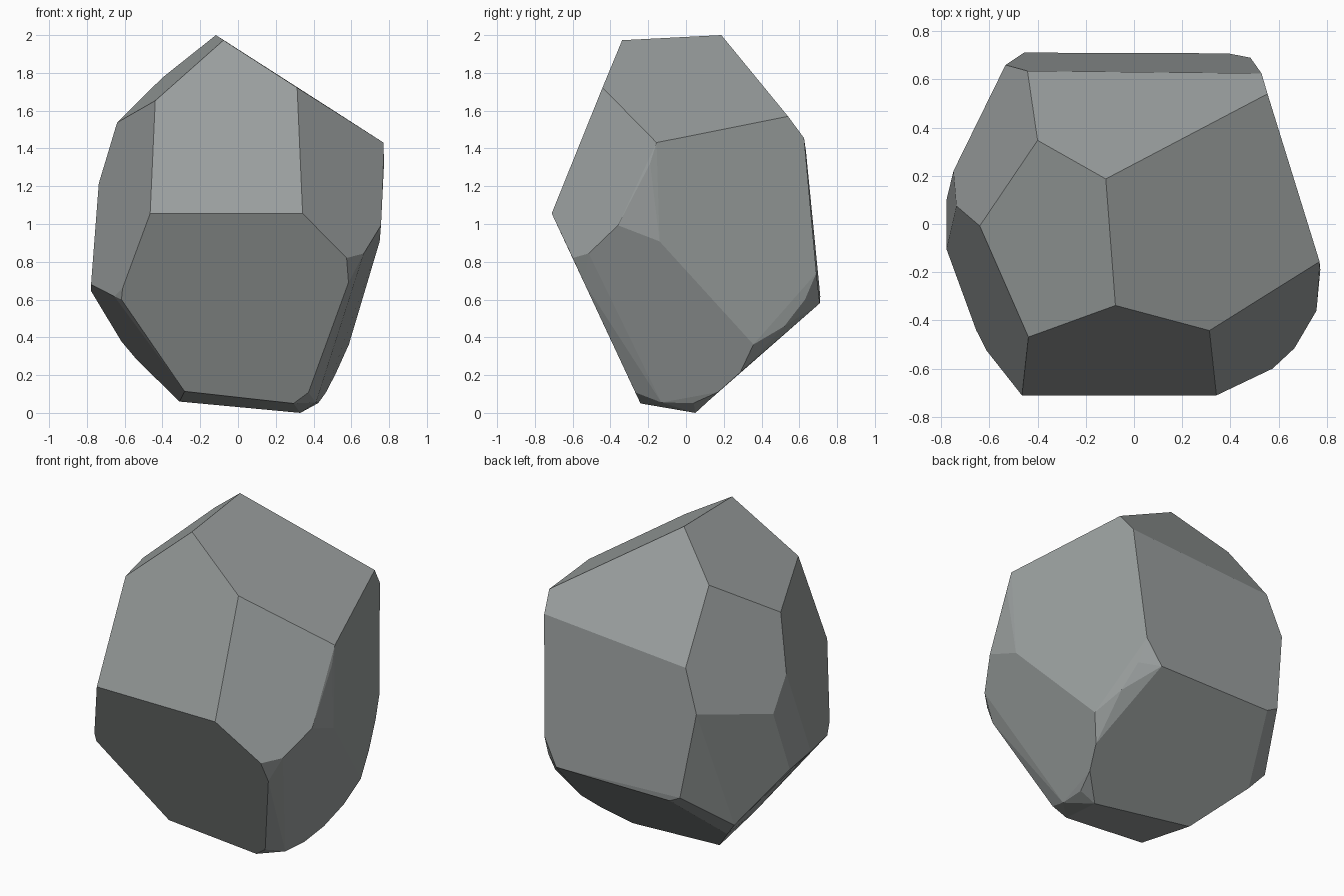
import bpy, bmesh, math

# Corner points of the faceted stone, grouped by zone
crown = [(-.117, .187, 2.0), (-.077, -.338, 1.973), (.313, -.442, 1.722),
         (-.438, -.469, 1.653), (-.40, .347, 1.775), (-.64, -.008, 1.537),
         (.77, -.156, 1.431), (.554, .54, 1.57), (.529, .625, 1.455),
         (-.442, .635, 1.386)]
front = [(-.465, -.711, 1.056), (.342, -.711, 1.056), (.575, -.60, .82),
         (.585, -.54, .69), (-.611, -.526, .66), (-.617, -.498, .60)]
right = [(.773, -.19, 1.32), (.757, -.36, .993), (.666, -.515, .844),
         (.75, -.14, .908), (.587, .357, .362)]
left = [(-.533, .66, 1.133), (-.749, .22, 1.025), (-.737, .075, 1.215),
        (-.778, .10, .645), (-.778, -.104, .68), (-.655, -.44, .617)]
back = [(.483, .69, .74), (.497, .63, .60), (.528, .52, .458),
        (.39, .708, .58), (-.385, .708, .58), (-.456, .711, .617)]
base = [(-.537, .364, .283), (-.617, .41, .378), (.52, .287, .214),
        (.467, .17, .11), (.425, .04, .052), (.33, .05, 0),
        (-.31, .115, .06), (.294, -.241, .05), (-.283, -.268, .114),
        (.373, -.268, .108), (.413, -.13, .055)]

# Wrap the points in a convex shell
bm = bmesh.new()
for p in crown + front + right + left + back + base:
    bm.verts.new(p)
bmesh.ops.convex_hull(bm, input=bm.verts[:])
loose = [v for v in bm.verts if not v.link_faces]
bmesh.ops.delete(bm, geom=loose, context='VERTS')

# Merge nearly coplanar triangles into broad flat facets
bmesh.ops.dissolve_limit(bm, angle_limit=math.radians(5),
                         verts=bm.verts[:], edges=bm.edges[:])
bmesh.ops.recalc_face_normals(bm, faces=bm.faces[:])
for f in bm.faces:
    f.smooth = False

mesh = bpy.data.meshes.new("rock")
bm.to_mesh(mesh)
bm.free()

# Dark, slightly cool stone
stone = bpy.data.materials.new("stone")
stone.diffuse_color = (.325, .348, .345, 1)
mesh.materials.append(stone)
bpy.context.collection.objects.link(bpy.data.objects.new("rock", mesh))
